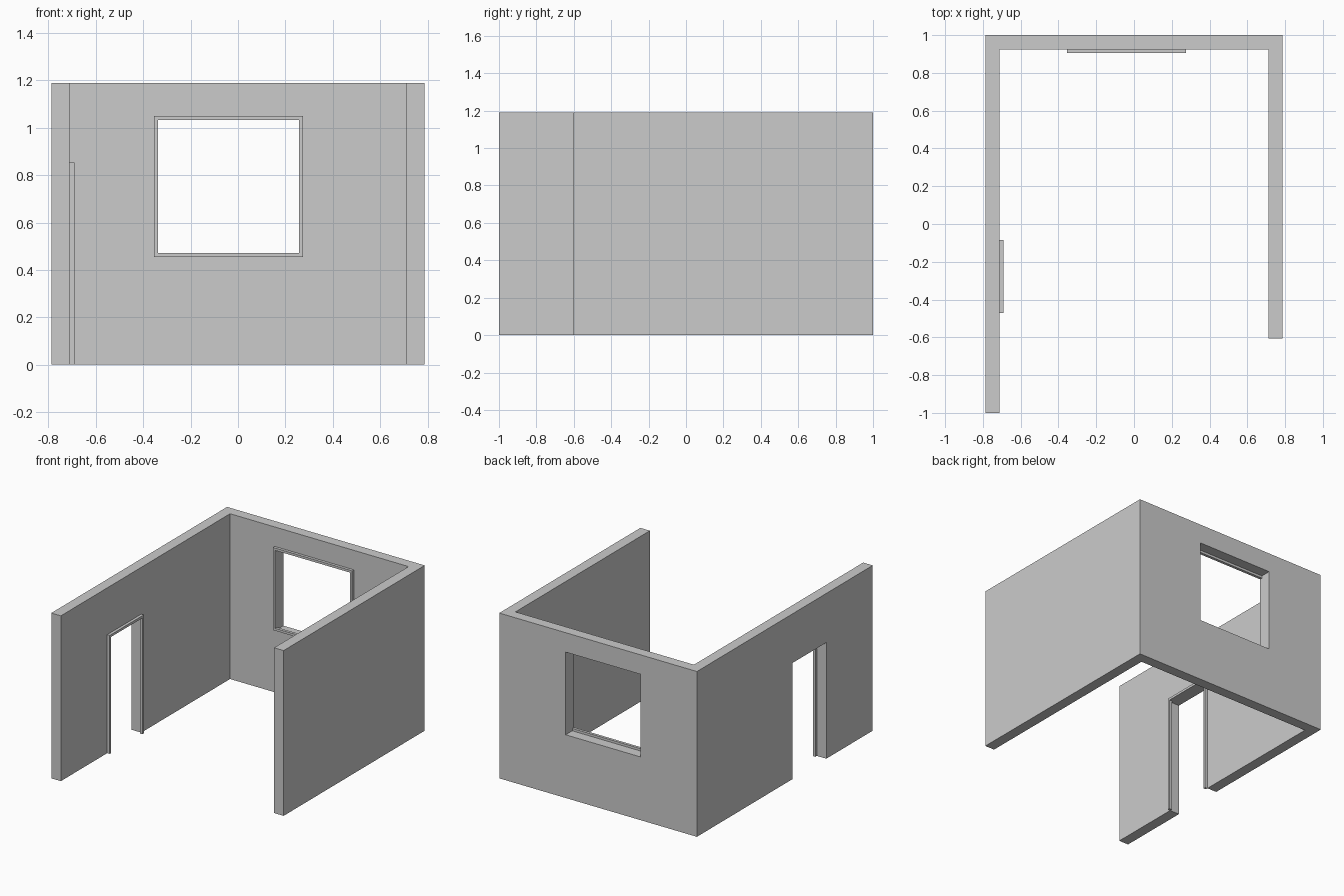
import bpy, bmesh

if "Cube" in bpy.data.objects:
    bpy.data.objects.remove(bpy.data.objects["Cube"])

# One flat grey for the whole model
grey = bpy.data.materials.new("light grey")
grey.diffuse_color = (0.6, 0.6, 0.6, 1.0)
grey.use_nodes = True
grey.node_tree.nodes["Principled BSDF"].inputs["Base Color"].default_value = grey.diffuse_color

X, XI = 0.787, 0.711      # outer and inner faces of the side walls
YI = 0.925                # inner face of the back wall
H = 1.19                  # wall height
TRIM = 0.017              # width of the trim strips
DEPTH = 0.02              # how far the trim stands off the wall


def prism(name, pts, axis, lo, hi):
    """Extrude a closed 2D outline along an axis (0=x, 1=y, 2=z)."""
    def place(p, d):
        c = list(p)
        c.insert(axis, d)
        return c
    bm = bmesh.new()
    face = bm.faces.new([bm.verts.new(place(p, lo)) for p in pts])
    ext = bmesh.ops.extrude_face_region(bm, geom=[face])
    move = [0, 0, 0]
    move[axis] = hi - lo
    bmesh.ops.translate(bm, vec=move,
                        verts=[v for v in ext["geom"] if isinstance(v, bmesh.types.BMVert)])
    bmesh.ops.recalc_face_normals(bm, faces=bm.faces)
    me = bpy.data.meshes.new(name)
    bm.to_mesh(me)
    bm.free()
    me.materials.append(grey)
    ob = bpy.data.objects.new(name, me)
    bpy.context.collection.objects.link(ob)
    return ob


def rect(a0, a1, b0, b1):
    return [(a0, b0), (a1, b0), (a1, b1), (a0, b1)]


def cut(target, cutter):
    """Cut a hole, then throw the cutter away."""
    cutter.hide_render = True
    mod = target.modifiers.new("opening", 'BOOLEAN')
    mod.operation = 'DIFFERENCE'
    mod.solver = 'EXACT'
    mod.object = cutter
    bpy.context.view_layer.objects.active = target
    bpy.ops.object.modifier_apply(modifier=mod.name)
    bpy.data.objects.remove(cutter)


# Three-sided wall shell; the right wall is shorter than the left
walls = prism("walls", [(-X, -1), (-XI, -1), (-XI, YI), (XI, YI),
                        (XI, -0.605), (X, -0.605), (X, 1), (-X, 1)], 2, 0, H)

# Window and door limits (outer edges of the trim)
wx0, wx1, wz0, wz1 = -0.355, 0.275, 0.455, 1.05
dy0, dy1, dz1 = -0.472, -0.085, 0.853

# The window hole is as tall as the trim; the door hole is as wide as the trim
cut(walls, prism("window_cutter", rect(wx0 + TRIM, wx1 - TRIM, wz0, wz1), 1, 0.8, 1.1))
cut(walls, prism("door_cutter", rect(dy0, dy1, -0.1, dz1 - TRIM), 0, -0.9, -0.6))

# Window trim: bars across, posts between them
y0, y1 = YI - DEPTH, YI
for name, z in (("bottom", wz0), ("top", wz1 - TRIM)):
    prism("window_trim_" + name, rect(wx0, wx1, z, z + TRIM), 1, y0, y1)
for name, x in (("left", wx0), ("right", wx1 - TRIM)):
    prism("window_trim_" + name, rect(x, x + TRIM, wz0 + TRIM, wz1 - TRIM), 1, y0, y1)

# Door trim: an arch-shaped strip open at the floor
t = TRIM
prism("door_trim", [(dy0, 0), (dy0 + t, 0), (dy0 + t, dz1 - t), (dy1 - t, dz1 - t),
                    (dy1 - t, 0), (dy1, 0), (dy1, dz1), (dy0, dz1)], 0, -XI, -XI + DEPTH)
